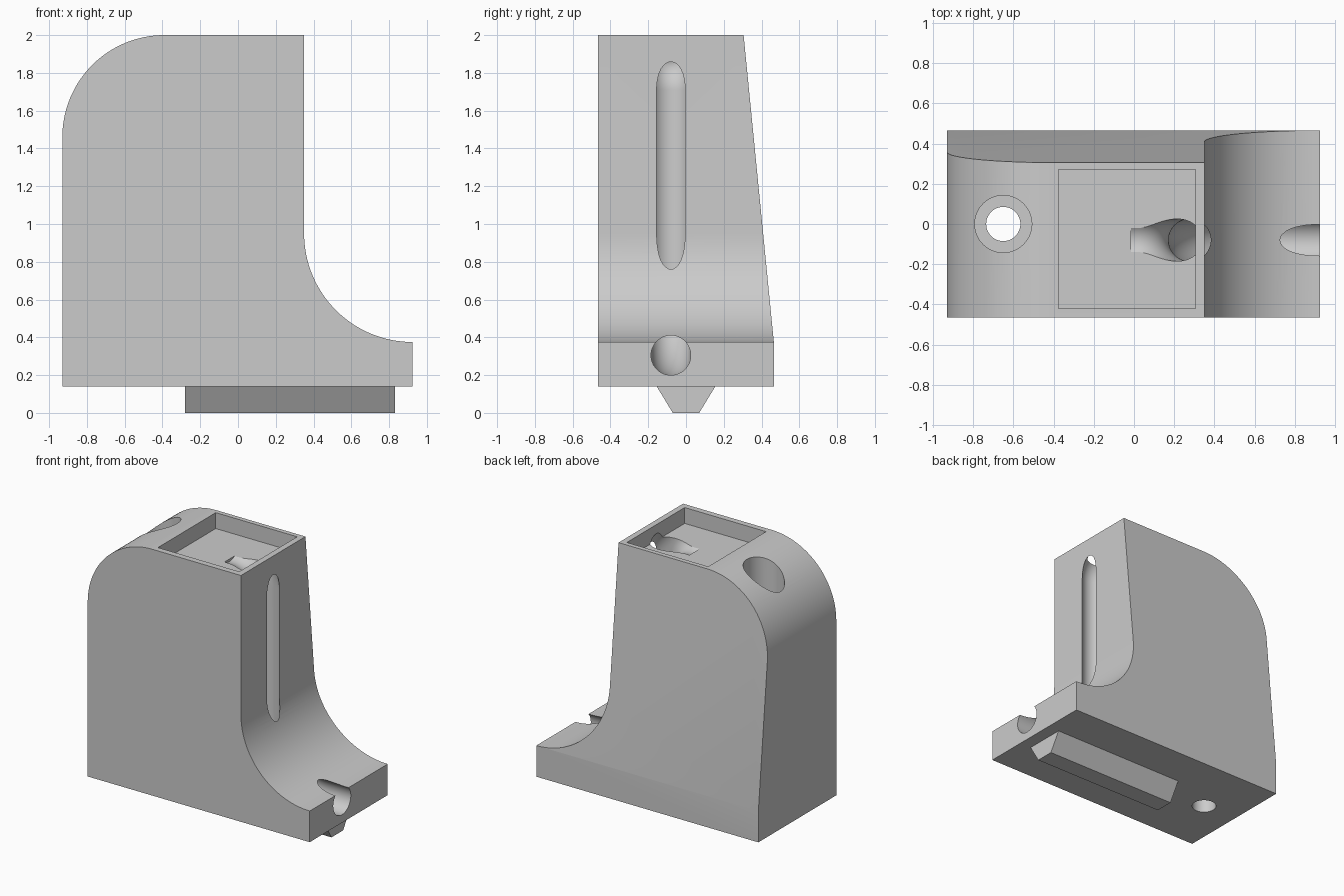
import bpy, bmesh, math
from mathutils import Vector

old = bpy.data.objects.get("Cube")
if old:
    bpy.data.objects.remove(old, do_unlink=True)

grey = bpy.data.materials.new("plain grey")
grey.use_nodes = True
grey.diffuse_color = (0.6, 0.6, 0.6, 1)
grey.node_tree.nodes["Principled BSDF"].inputs["Base Color"].default_value = (0.6, 0.6, 0.6, 1)


def finish(name, bm):
    bmesh.ops.recalc_face_normals(bm, faces=bm.faces)
    mesh = bpy.data.meshes.new(name)
    bm.to_mesh(mesh)
    bm.free()
    obj = bpy.data.objects.new(name, mesh)
    mesh.materials.append(grey)
    bpy.context.collection.objects.link(obj)
    return obj


def prism(points, offset):
    """Extrude a closed outline along the offset."""
    bm = bmesh.new()
    face = bm.faces.new([bm.verts.new(p) for p in points])
    moved = bmesh.ops.extrude_face_region(bm, geom=[face])["geom"]
    bmesh.ops.translate(bm, vec=offset, verts=[v for v in moved if isinstance(v, bmesh.types.BMVert)])
    bmesh.ops.recalc_face_normals(bm, faces=bm.faces)
    return bm


def arc(cx, cz, r, start, end, steps=32):
    angles = [math.radians(start + (end - start) * i / steps) for i in range(steps + 1)]
    return [(cx + r * math.cos(a), cz + r * math.sin(a)) for a in angles]


def tube(name, path, y, r, sides=48):
    """Round bar swept along a path of x, z points."""
    bm = bmesh.new()
    rings = []
    pts = [Vector((x, 0, z)) for x, z in path]
    for i, p in enumerate(pts):
        d = (pts[min(i + 1, len(pts) - 1)] - pts[max(i - 1, 0)]).normalized()
        side = Vector((d.z, 0, -d.x))
        ring = []
        for k in range(sides):
            a = math.tau * k / sides
            ring.append(bm.verts.new(p + side * r * math.cos(a) + Vector((0, y + r * math.sin(a), 0))))
        rings.append(ring)
    for a, b in zip(rings, rings[1:]):
        for k in range(sides):
            n = (k + 1) % sides
            bm.faces.new((a[k], a[n], b[n], b[k]))
    bm.faces.new(rings[0])
    bm.faces.new(rings[-1])
    return finish(name, bm)


def combine(body, other, operation):
    mod = body.modifiers.new(other.name, "BOOLEAN")
    mod.object = other
    mod.operation = operation
    mod.solver = "EXACT"
    bpy.context.view_layer.objects.active = body
    bpy.ops.object.modifier_apply(modifier=mod.name)
    bpy.data.objects.remove(other, do_unlink=True)


# Body: rounded top left, concave sweep on the right, leaning back face
outline = [(-0.93, 0.14)] + arc(-0.39, 1.46, 0.54, 180, 90)
outline += [(0.35, 2)] + arc(0.925, 0.95, 0.575, 180, 270) + [(0.925, 0.14)]
bm = prism([(x, -0.465, z) for x, z in outline], (0, 0.93, 0))
cut = bmesh.ops.bisect_plane(bm, geom=bm.verts[:] + bm.edges[:] + bm.faces[:], dist=1e-5,
                             plane_co=(0, 0.465, 0.375), plane_no=(0, 1.625, 0.16), clear_outer=True)
rim = [g for g in cut["geom_cut"] if isinstance(g, bmesh.types.BMEdge) and g.is_boundary]
bmesh.ops.holes_fill(bm, edges=[e for e in bm.edges if e.is_boundary])
body = finish("bracket_body", bm)

# Tapered locating rail underneath
rail = [(-0.07, 0), (0.07, 0), (0.155, 0.14), (0.155, 0.18), (-0.155, 0.18), (-0.155, 0.14)]
combine(body, finish("rail", prism([(-0.28, y, z) for y, z in rail], (1.11, 0, 0))), "UNION")

# Rectangular pocket in the top
corners = [(-0.375, -0.42), (0.305, -0.42), (0.305, 0.27), (-0.375, 0.27)]
combine(body, finish("pocket", prism([(x, y, 1.88) for x, y in corners], (0, 0, 0.3))), "DIFFERENCE")

# Counterbored bolt hole
combine(body, tube("bolt_hole", [(-0.65, -0.1), (-0.65, 1)], 0, 0.085), "DIFFERENCE")
combine(body, tube("counterbore", [(-0.65, 0.5), (-0.65, 2.2)], 0, 0.142), "DIFFERENCE")

# Curved cable channel from the pocket down to the right end
path = [(-0.015, 1.966)] + arc(0.021, 1.71, 0.256, 90, 0, 24)
path += arc(0.742, 0.77, 0.465, 180, 270, 24) + [(1.1, 0.305)]
combine(body, tube("cable_channel", path, -0.08, 0.105), "DIFFERENCE")

# Smooth the curves, keep the corners sharp
bpy.ops.object.select_all(action="DESELECT")
body.select_set(True)
bpy.context.view_layer.objects.active = body
bpy.ops.object.shade_smooth_by_angle(angle=math.radians(20))
